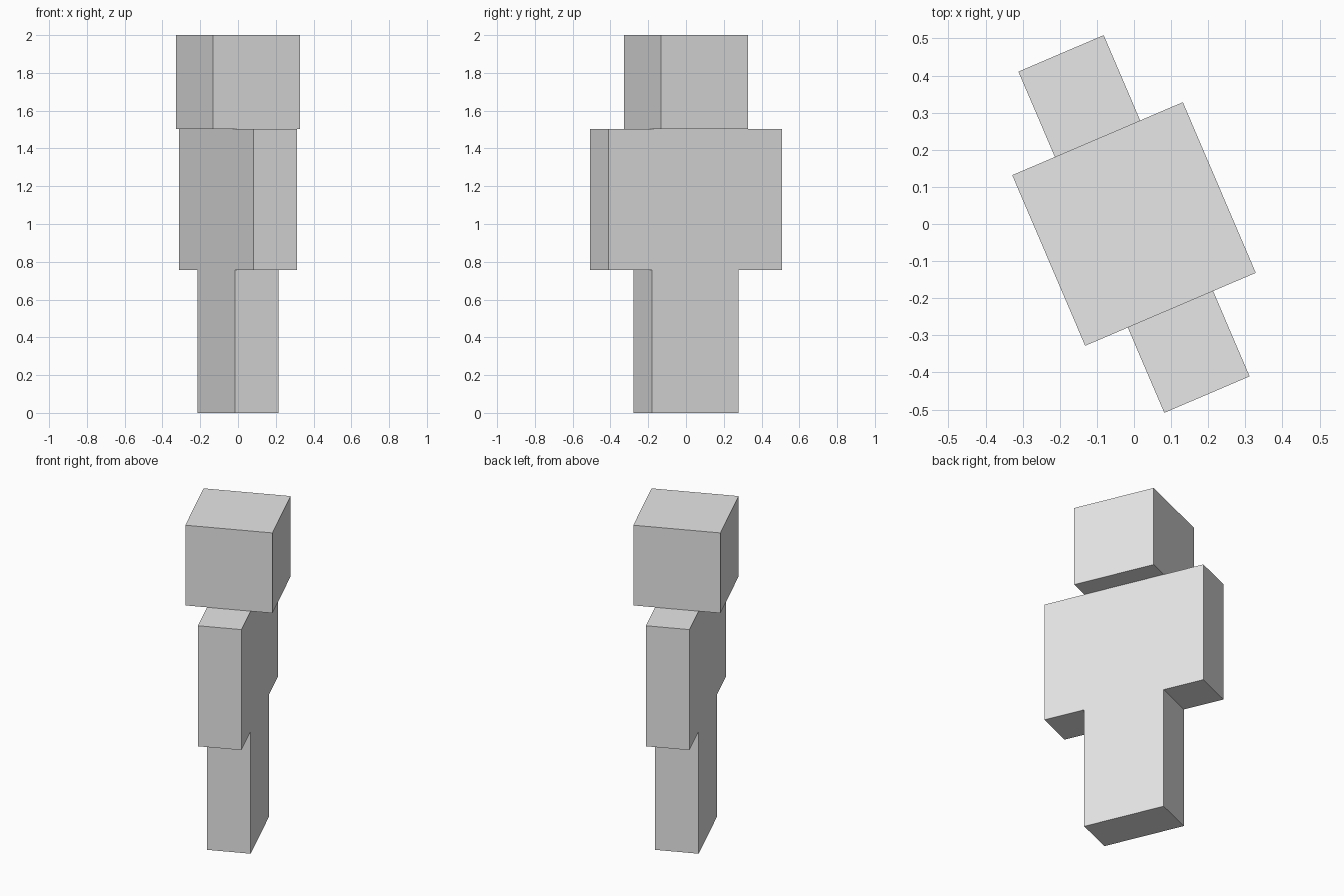
import bpy
import math
from mathutils import Matrix

cube = bpy.data.objects.get("Cube")
if cube:
    bpy.data.objects.remove(cube, do_unlink=True)

# Single plain material
GREY = (0.8, 0.8, 0.8, 1)
grey = bpy.data.materials.new("light grey")
grey.use_nodes = True
grey.diffuse_color = GREY
grey.node_tree.nodes["Principled BSDF"].inputs["Base Color"].default_value = GREY

# The whole figure is turned about the vertical axis
TURN = Matrix.Rotation(math.radians(23.15), 4, "Z")
HIP, NECK, TOP = 0.756, 1.503, 2.0
LIMB = 0.25


def box(name, depth, width, bottom, top, offset=0.0):
    """Flat-sided block, offset along the shoulder line."""
    bpy.ops.mesh.primitive_cube_add(size=1)
    part = bpy.context.object
    part.name = name
    place = Matrix.Translation((0, offset, (bottom + top) / 2))
    size = Matrix.Diagonal((depth, width, top - bottom, 1))
    part.data.transform(TURN @ place @ size)
    part.data.materials.append(grey)


# Head and torso
box("head", 0.5, 0.5, NECK, TOP)
box("torso", LIMB, 0.5, HIP, NECK)

# Paired arms and legs
for side, sign in (("left", -1), ("right", 1)):
    box(side + "_arm", LIMB, LIMB, HIP, NECK, sign * 0.375)
    box(side + "_leg", LIMB, LIMB, 0, HIP, sign * 0.125)
